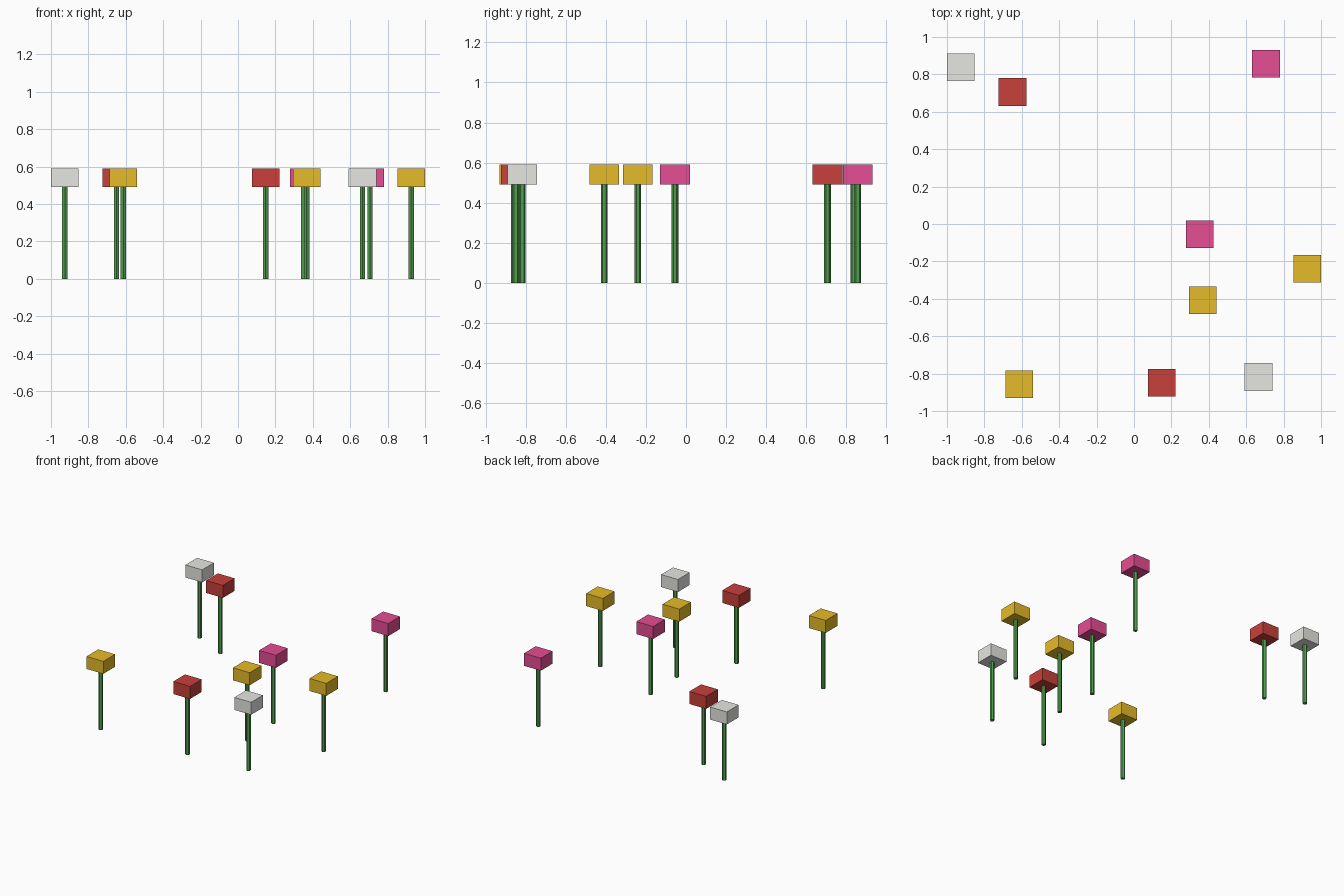
import bpy, math

if "Cube" in bpy.data.objects:
    bpy.data.objects.remove(bpy.data.objects["Cube"])

HEAD, Z0, Z1, STEM_R = 0.148, 0.49, 0.59, 0.0165


def lin(c):
    c /= 255
    return c / 12.92 if c <= 0.04045 else ((c + 0.055) / 1.055) ** 2.4


def material(name, r, g, b):
    m = bpy.data.materials.new(name)
    m.diffuse_color = (lin(r), lin(g), lin(b), 1)
    m.use_nodes = True
    m.node_tree.nodes["Principled BSDF"].inputs["Base Color"].default_value = m.diffuse_color
    return m


green = material("stem green", 82, 158, 79)
petals = {
    "white": material("petal white", 230, 230, 225),
    "red": material("petal red", 200, 64, 58),
    "pink": material("petal pink", 230, 77, 147),
    "gold": material("petal gold", 230, 187, 40),
}

# flower positions seen from the top
flowers = [
    ("white", -0.926, 0.838), ("red", -0.65, 0.706), ("pink", 0.706, 0.857),
    ("pink", 0.352, -0.055), ("gold", 0.926, -0.24), ("gold", 0.367, -0.408),
    ("gold", -0.613, -0.857), ("red", 0.148, -0.849), ("white", 0.666, -0.818),
]

for i, (colour, x, y) in enumerate(flowers, 1):
    # six-sided stem
    bpy.ops.mesh.primitive_cylinder_add(vertices=6, radius=STEM_R, depth=Z0,
                                        location=(x, y, Z0 / 2))
    stem = bpy.context.object
    stem.name = f"stem_{i}"
    stem.data.materials.append(green)
    # block flower head
    bpy.ops.mesh.primitive_cube_add(size=1, location=(x, y, (Z0 + Z1) / 2))
    head = bpy.context.object
    head.name = f"flower_head_{i}"
    head.scale = (HEAD, HEAD, Z1 - Z0)
    head.data.materials.append(petals[colour])
